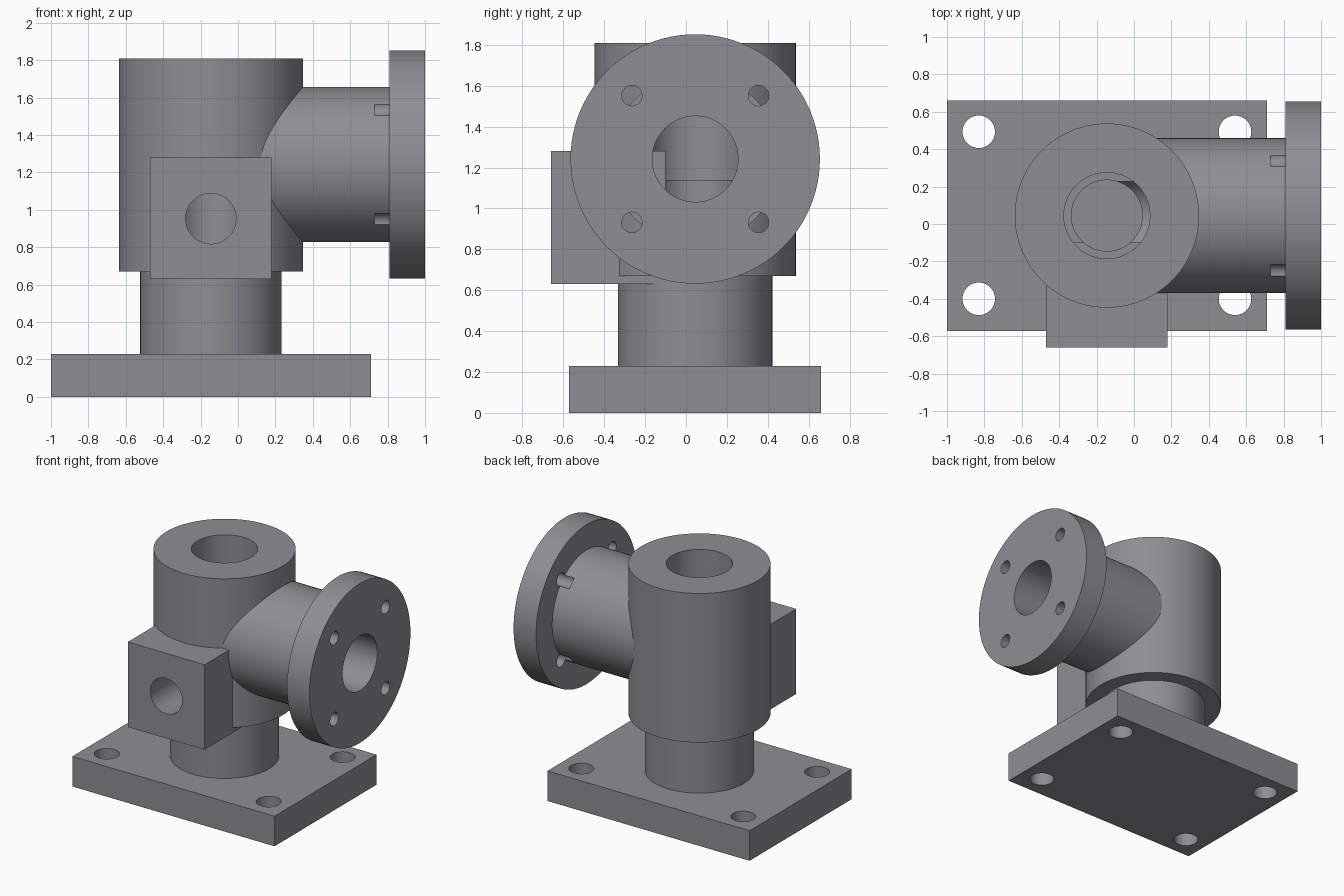
import bpy
import math
from mathutils import Matrix

if "Cube" in bpy.data.objects:
    bpy.data.objects.remove(bpy.data.objects["Cube"])

CX, CY = -0.145, 0.045      # main vertical axis
PZ = 1.242                  # height of the side pipe axis
SEG = 96

grey = bpy.data.materials.new("cast_grey")
grey.diffuse_color = (0.27, 0.275, 0.29, 1.0)
grey.use_nodes = True
grey.node_tree.nodes["Principled BSDF"].inputs["Base Color"].default_value = grey.diffuse_color


def finish(name):
    obj = bpy.context.object
    obj.name = name
    obj.data.name = name
    obj.data.materials.append(grey)
    return obj


def box(name, lo, hi):
    mid = [(a + b) / 2 for a, b in zip(lo, hi)]
    bpy.ops.mesh.primitive_cube_add(size=1, location=mid)
    obj = finish(name)
    obj.data.transform(Matrix.Diagonal([b - a for a, b in zip(lo, hi)] + [1]))
    return obj


def cyl(name, axis, r, a, b, u, v, seg=SEG):
    """Cylinder from a to b along the axis; u, v are the other two coordinates."""
    m = (a + b) / 2
    loc, rot = {
        "x": ((m, u, v), (0, math.pi / 2, 0)),
        "y": ((u, m, v), (math.pi / 2, 0, 0)),
        "z": ((u, v, m), (0, 0, 0)),
    }[axis]
    bpy.ops.mesh.primitive_cylinder_add(vertices=seg, radius=r, depth=b - a,
                                        location=loc, rotation=rot)
    return finish(name)


def cut(obj, cutters):
    bpy.ops.object.select_all(action='DESELECT')
    obj.select_set(True)
    bpy.context.view_layer.objects.active = obj
    for c in cutters:
        mod = obj.modifiers.new("cut", 'BOOLEAN')
        mod.operation = 'DIFFERENCE'
        mod.solver = 'EXACT'
        mod.object = c
        bpy.ops.object.modifier_apply(modifier=mod.name)
    bpy.ops.object.shade_smooth_by_angle(angle=math.radians(30))


# Solid parts
base = box("base_plate", (-1, -0.573, 0), (0.71, 0.66, 0.23))
neck = cyl("neck", "z", 0.378, 0.23, 0.67, CX, CY)
body = cyl("valve_body", "z", 0.4925, 0.67, 1.81, CX, CY)
port = box("front_port_block", (-0.47, -0.66, 0.63), (0.18, -0.1, 1.28))
pipe = cyl("side_pipe", "x", 0.415, 0.12, 0.81, CY, PZ)
flange = cyl("side_flange", "x", 0.61, 0.81, 1.0, CY, PZ)

# Bores: stepped main bore, side outlet and front port
upper = cyl("cutter_upper_bore", "z", 0.23, 1.14, 2.0, CX, CY)
lower = cyl("cutter_lower_bore", "z", 0.19, 0.5, 1.3, CX, CY)
outlet = cyl("cutter_outlet", "x", 0.21, CX, 1.2, CY, PZ)
inlet = cyl("cutter_front_port", "y", 0.135, -0.8, CY, CX, 0.953)

# Bolt holes
base_holes = [cyl("cutter_base_bolt", "z", 0.087, -0.1, 0.4, x, y, 48)
              for x in (-0.83, 0.54) for y in (-0.40, 0.493)]
flange_holes = [cyl("cutter_flange_bolt", "x", 0.05, 0.73, 1.1,
                    CY + sy * 0.31, PZ + sz * 0.31, 32)
                for sy in (-1, 1) for sz in (-1, 1)]

cut(base, base_holes)
cut(neck, [lower])
cut(body, [upper, lower, outlet, inlet])
cut(port, [lower, inlet])
cut(pipe, [outlet] + flange_holes)
cut(flange, [outlet] + flange_holes)

for helper in [upper, lower, outlet, inlet] + base_holes + flange_holes:
    bpy.data.objects.remove(helper, do_unlink=True)
